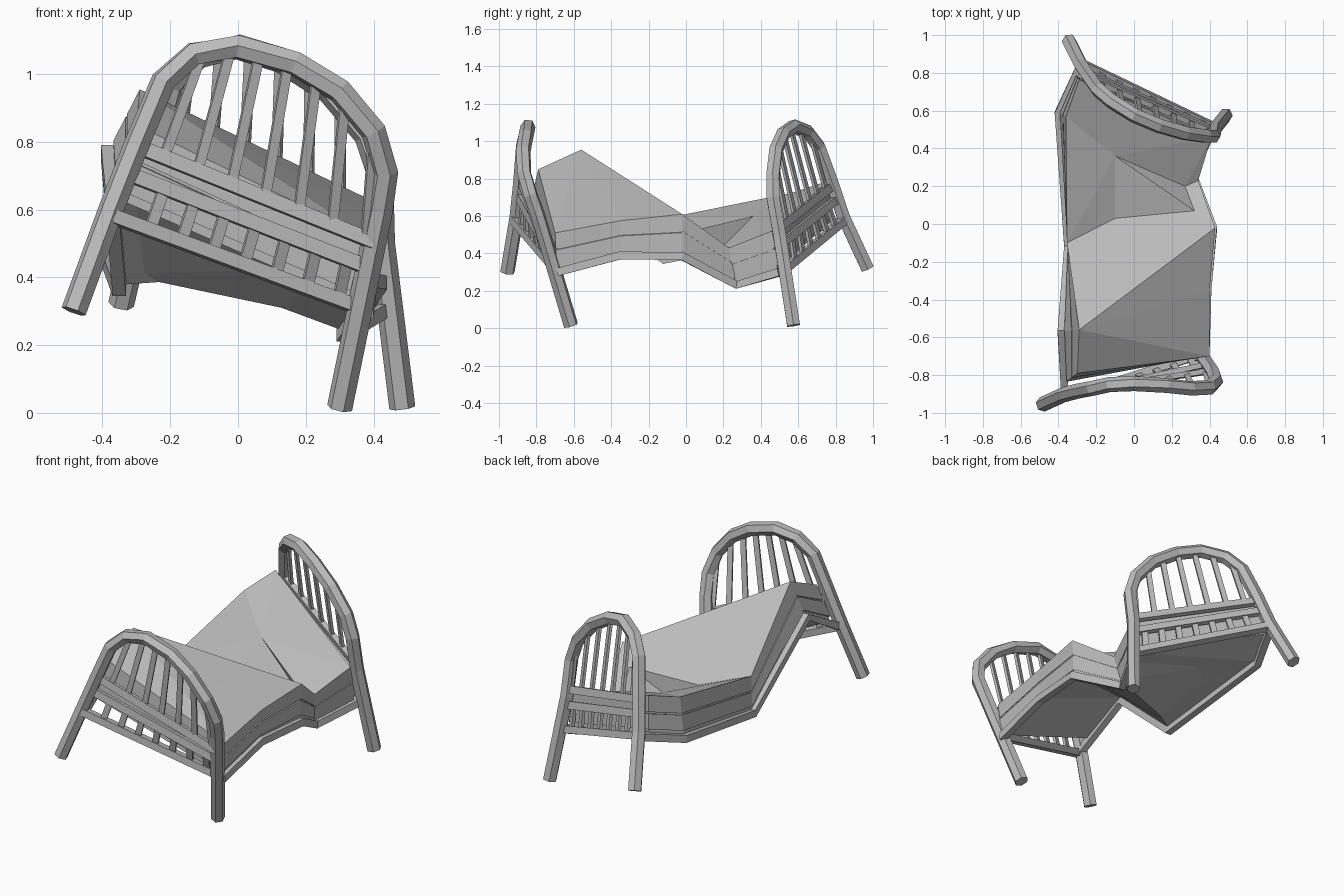
import bpy, bmesh, math
from mathutils import Vector as V

cube = bpy.data.objects.get("Cube")
if cube:
    bpy.data.objects.remove(cube)

grey = bpy.data.materials.new("plain grey")
grey.use_nodes = True
grey.diffuse_color = (0.5, 0.5, 0.5, 1)
grey.node_tree.nodes["Principled BSDF"].inputs["Base Color"].default_value = (0.5, 0.5, 0.5, 1)


def finish(name, bm):
    bmesh.ops.recalc_face_normals(bm, faces=bm.faces)
    mesh = bpy.data.meshes.new(name)
    bm.to_mesh(mesh)
    bm.free()
    mesh.materials.append(grey)
    obj = bpy.data.objects.new(name, mesh)
    bpy.context.collection.objects.link(obj)


def tube(bm, path, across, deep, sides, ref):
    """Sweep a polygon along a path; ref is the depth direction."""
    path = [V(p) for p in path]
    rings = []
    for i, p in enumerate(path):
        t = (path[min(i + 1, len(path) - 1)] - path[max(i - 1, 0)]).normalized()
        a = t.cross(ref).normalized()
        b = a.cross(t)
        ring = []
        for k in range(sides):
            w = math.tau * (k + 0.5) / sides
            ring.append(bm.verts.new(p + a * across * math.cos(w) + b * deep * math.sin(w)))
        rings.append(ring)
    for r, s in zip(rings, rings[1:]):
        for k in range(sides):
            j = (k + 1) % sides
            bm.faces.new((r[k], r[j], s[j], s[k]))
    bm.faces.new(rings[0])
    bm.faces.new(rings[-1])


def at_x(path, x):
    """Point on the upper part of an arch at a given x."""
    for p, q in zip(path, path[1:]):
        if p[0] <= x <= q[0]:
            return V(p).lerp(V(q), (x - p[0]) / (q[0] - p[0]))
    return V(path[-1])


def bed_end(name, arch, low, high, top_x):
    low, high = [V(p) for p in low], [V(p) for p in high]
    mid = [p.lerp(q, 0.61) for p, q in zip(low, high)]
    ref = (low[1] - low[0]).cross(high[0] - low[0]).normalized()
    bm = bmesh.new()
    tube(bm, arch, 0.038, 0.04, 6, ref)
    finish(name + "_arch", bm)
    # Three cross bars
    bm = bmesh.new()
    tube(bm, low, 0.028, 0.03, 4, ref)
    for bar in (mid, high):
        tube(bm, bar, 0.03, 0.02, 4, ref)
    finish(name + "_bars", bm)
    # Short spindles below the middle bar, long spindles up to the arch
    bm = bmesh.new()
    for i in range(7):
        t = 0.15 + 0.127 * i
        tube(bm, [low[0].lerp(low[1], t), mid[0].lerp(mid[1], t)], 0.024, 0.012, 4, ref)
        t = 0.11 + 0.143 * i
        tip = at_x(arch, top_x[0] + (top_x[1] - top_x[0]) * t)
        tube(bm, [high[0].lerp(high[1], t), tip], 0.021, 0.011, 4, ref)
    finish(name + "_spindles", bm)


front_arch = [(-.485, -.955, .30), (-.375, -.905, .60), (-.30, -.885, .79), (-.22, -.87, .98),
              (-.13, -.85, 1.06), (0, -.845, 1.08), (.17, -.855, 1.03), (.30, -.87, .95),
              (.40, -.865, .83), (.435, -.83, .71), (.42, -.79, .60), (.30, -.615, .015)]
back_arch = [(-.345, .97, .32), (-.28, .84, .60), (-.24, .78, .78), (-.19, .71, .97),
             (-.12, .65, 1.05), (0, .575, 1.08), (.13, .52, 1.04), (.27, .48, .95),
             (.38, .465, .82), (.42, .465, .70), (.425, .50, .50), (.485, .575, .015)]
bed_end("front_end", front_arch, [(-.37, -.92, .58), (.36, -.69, .31)],
        [(-.295, -.88, .785), (.40, -.78, .505)], (-.17, .42))
bed_end("back_end", back_arch, [(-.28, .85, .58), (.43, .51, .30)],
        [(-.25, .78, .76), (.42, .49, .53)], (-.21, .41))

# Rail outline, then blanket outline, both starting at the front -x corner
rail = [V(p) for p in [(-.365, -.92, .57), (.38, -.69, .30), (.39, -.35, .39), (.42, -.02, .385),
                       (.31, .27, .232), (.42, .50, .30), (-.28, .85, .58), (-.40, .59, .50),
                       (-.35, -.12, .365), (-.385, -.57, .77)]]
top = [V(p) for p in [(-.30, -.79, .85), (.40, -.70, .51), (.40, -.35, .575), (.43, -.02, .61),
                      (.34, .23, .43), (.41, .46, .52), (-.29, .765, .79), (-.36, .57, .725),
                      (-.355, -.10, .59), (-.29, -.56, .955)]]
N = len(rail)

# Side rails
for name, ids in (("rail_left", (1, 2, 3, 4, 5)), ("rail_right", (6, 7, 8, 9, 0))):
    bm = bmesh.new()
    tube(bm, [rail[i] for i in ids], 0.028, 0.03, 4, V((0, 0, 1)))
    finish(name, bm)

# The bedding stops short of the two high corners of the rails
base = list(rail)
base[0] = V((-.37, -.845, .62))
base[6] = V((-.31, .79, .56))


def level(t, inset):
    ring = [r.lerp(p, t) for r, p in zip(base, top)]
    mid = sum(ring, V()) / N
    return [p + V((mid.x - p.x, mid.y - p.y, 0)) * inset for p in ring]


PLAIN = [(0, 1, 2, 9), (9, 2, 3), (9, 3, 8), (8, 3, 4), (8, 4, 7), (7, 4, 5), (7, 5, 6)]
# Sagging underside with one inner point, numbered after the outline
SAG = [(0, 1, 2, 9), (9, 2, 3), (9, 3, N), (9, N, 8), (N, 3, 4), (8, N, 7), (N, 4, 5),
       (7, N, 5), (7, 5, 6)]
# Blanket with a creased pocket made of four inner points
P, Q, R, S = range(N, N + 4)
FOLD = [(0, 1, 9), (1, 2, 9), (9, 2, 3), (9, 3, S), (9, S, 8), (3, Q, S), (3, 4, Q), (4, R, Q),
        (S, Q, P), (Q, R, P), (8, S, P), (8, P, 7), (7, P, 6), (P, 5, 6), (P, R, 5), (R, 4, 5)]


def slab(name, t0, t1, inset, under=PLAIN, under_pts=(), over=PLAIN, over_pts=()):
    bm = bmesh.new()
    lo = [bm.verts.new(p) for p in level(t0, inset)]
    hi = [bm.verts.new(p) for p in level(t1, inset)]
    for i in range(N):
        j = (i + 1) % N
        bm.faces.new((lo[i], lo[j], hi[j], hi[i]))
    lo += [bm.verts.new(p) for p in under_pts]
    hi += [bm.verts.new(p) for p in over_pts]
    for ring, faces in ((lo, under), (hi, over)):
        for f in faces:
            bm.faces.new([ring[i] for i in f])
    finish(name, bm)


slab("base_panel", 0.06, 0.2, 0.015, under=SAG, under_pts=[(-.10, .03, .395)])
slab("mattress", 0.18, 0.56, 0.0, under=SAG, under_pts=[(-.10, .03, .41)])
slab("mattress_seam", 0.54, 0.62, 0.015)
slab("blanket", 0.6, 1.0, 0.0, over=FOLD,
     over_pts=[(-.10, .36, .60), (.32, .07, .53), (.27, .20, .44), (-.10, .03, .52)])
